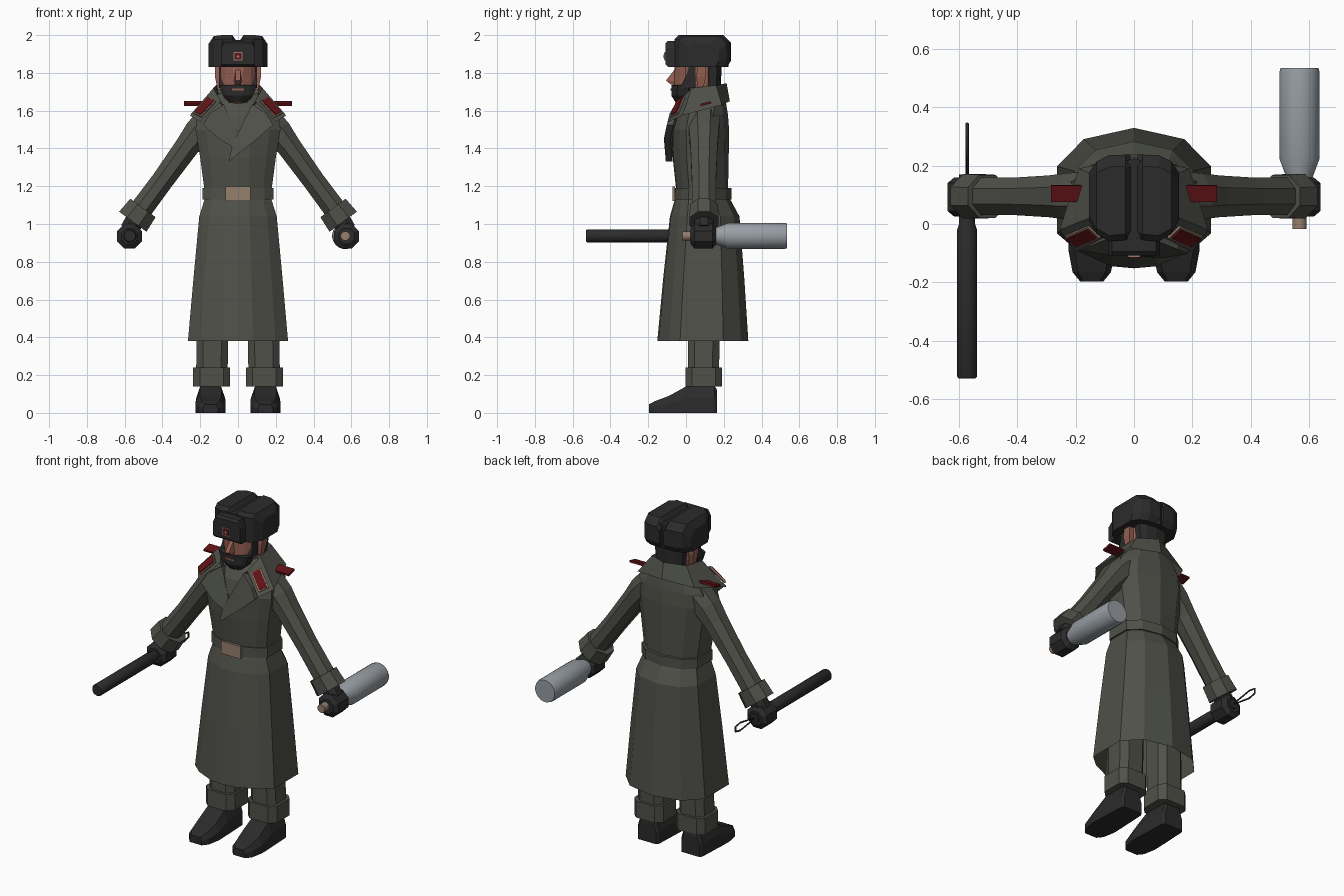
import bpy, bmesh, math
from mathutils import Vector as V

if "Cube" in bpy.data.objects:
    bpy.data.objects.remove(bpy.data.objects["Cube"])


def mat(name, c):
    m = bpy.data.materials.new(name)
    m.diffuse_color = (*c, 1)
    m.use_nodes = True
    m.node_tree.nodes["Principled BSDF"].inputs["Base Color"].default_value = m.diffuse_color
    return m


COAT = mat("coat_olive_grey", (0.078, 0.081, 0.066))
DARK = mat("charcoal", (0.024, 0.024, 0.025))
RED = mat("dark_red", (0.12, 0.006, 0.008))
TAN = mat("tan", (0.30, 0.215, 0.15))
SKIN = mat("skin", (0.30, 0.115, 0.085))
GREY = mat("bottle_grey", (0.31, 0.34, 0.37))


def finish(name, bm, m, mirror=False, smooth=False):
    bmesh.ops.recalc_face_normals(bm, faces=bm.faces)
    me = bpy.data.meshes.new(name)
    bm.to_mesh(me)
    bm.free()
    me.materials.append(m)
    ob = bpy.data.objects.new(name, me)
    bpy.context.collection.objects.link(ob)
    if mirror:
        ob.modifiers.new("mirror", 'MIRROR').use_clip = True
    if smooth:
        bpy.context.view_layer.objects.active = ob
        ob.select_set(True)
        bpy.ops.object.shade_smooth_by_angle(angle=math.radians(40))
        ob.select_set(False)
    return ob


def loft(name, rings, m, closed=True, caps=True, **kw):
    """Skin a list of equal-length point rings."""
    bm = bmesh.new()
    rows = [[bm.verts.new(p) for p in r] for r in rings]
    n = len(rows[0])
    for a, b in zip(rows, rows[1:]):
        for i in range(n if closed else n - 1):
            j = (i + 1) % n
            bm.faces.new((a[i], a[j], b[j], b[i]))
    if caps and closed:
        bm.faces.new(rows[0])
        bm.faces.new(rows[-1])
    return finish(name, bm, m, **kw)


HALF = [(0, 1), (.65, .84), (1, .45), (1, -.5), (.75, -.74), (.3, -.97), (0, -1)]
BODY = HALF + [(-x, y) for x, y in HALF[-2:0:-1]]


def body(z, hx, yf, yb, shape=BODY):
    c, h = (yf + yb) / 2, (yb - yf) / 2
    return [(x * hx, c + y * h, z) for x, y in shape]


def box(x0, x1, y0, y1, z):
    return [(x0, y0, z), (x1, y0, z), (x1, y1, z), (x0, y1, z)]


def tube(name, x, z, stations, m, n=16, **kw):
    """Round part along y from (y, radius) stations."""
    loft(name, [[(x + r * math.cos((i + .5) * math.tau / n), y,
                  z + r * math.sin((i + .5) * math.tau / n)) for i in range(n)]
                for y, r in stations], m, **kw)


def plate(name, c, u, v, lu, lv, t, m, mirror=False):
    c, u, v = V(c), V(u).normalized(), V(v)
    v = (v - u * v.dot(u)).normalized()
    n = u.cross(v) * t / 2
    q = [u * a * lu / 2 + v * b * lv / 2 for a, b in ((-1, -1), (1, -1), (1, 1), (-1, 1))]
    loft(name, [[c + p - n for p in q], [c + p + n for p in q]], m, mirror=mirror)


# Coat: open skirt, belt, torso
loft("coat_skirt", [body(.38, .265, -.152, .33), body(.72, .235, -.12, .308),
                    body(1.04, .205, -.085, .283), body(1.12, .18, -.062, .24),
                    body(1.15, .17, -.05, .22)], COAT, caps=False)
loft("belt", [body(1.13, .187, -.062, .24), body(1.19, .187, -.06, .24)], COAT)
plate("buckle", (0, -.064, 1.16), (1, 0, 0), (0, 0, 1), .13, .075, .014, TAN)
loft("coat_torso", [body(1.16, .175, -.05, .222), body(1.35, .2, -.07, .226),
                    body(1.50, .225, -.075, .228), body(1.58, .215, -.055, .222),
                    body(1.64, .17, -.02, .212), body(1.69, .1, .01, .2)], COAT)

# Folded collar: inner stand, top fold and outer wing
inner = [(.05, -.055, 1.56), (.10, .02, 1.62), (.09, .15, 1.62), (0, .17, 1.62)]
fold = [(.09, -.04, 1.65), (.13, .03, 1.72), (.115, .16, 1.735), (0, .215, 1.745)]
wing = [(.20, -.095, 1.54), (.255, -.02, 1.575), (.19, .19, 1.63), (0, .232, 1.65)]
loft("collar", [inner, fold, wing], COAT, closed=False, mirror=True)

# Crossed lapels
for s, top in ((1, -.012), (-1, 0)):
    pts = [(.075, -.045, 1.635), (.15, -.075, 1.585), (.185, -.09, 1.525),
           (.10, -.105, 1.45), (-.05, -.095, 1.33), (-.03, -.09, 1.42)]
    if s < 0:
        pts = pts[:4] + [(-.0, -.095, 1.39), (.0, -.085, 1.45)]
    front = [(s * x, y + top, z) for x, y, z in pts]
    loft("lapel", [front, [(x, y + .035, z) for x, y, z in front]], COAT)

# Collar tabs with gold edging, shoulder boards
u, v = V((.115, -.05, -.125)), V((.045, .07, .055))
n = u.cross(v).normalized()
c = V((.172, -.036, 1.612))
plate("tab_edging", c + n * .012, u, v, .12, .06, .009, TAN, True)
plate("tab", c + n * .017, u, v, .108, .046, .009, RED, True)
plate("shoulder_board", (.232, .105, 1.637), (1, 0, 0), (0, 1, .25), .106, .058, .012, RED, True)

# Sleeves, cuffs, wrists and gloved hands
AX, UP, Y = V((.591, 0, -.806)), V((.806, 0, .591)), V((0, 1, 0))
OCT = [(math.cos((k + .5) * math.pi / 4) * 1.08, math.sin((k + .5) * math.pi / 4) * 1.08)
       for k in range(8)]


def limb(x, z, a, b):
    return [V((x, .095, z)) + UP * p * a + Y * q * b for p, q in OCT]


loft("sleeve", [limb(.13, 1.56, .085, .085), limb(.205, 1.49, .078, .08),
                limb(.27, 1.41, .064, .072), limb(.40, 1.23, .058, .064),
                limb(.53, 1.055, .06, .064)], COAT, mirror=True)
loft("cuff", [limb(.503, 1.085, .083, .074), limb(.557, 1.012, .09, .077)], COAT, mirror=True)
loft("wrist", [limb(.54, 1.03, .05, .05), limb(.578, .965, .05, .05)], DARK, mirror=True)
for s in (1, -1):
    tube("glove", s * .575, .935, [(.025, .045), (.045, .071), (.14, .071), (.16, .045)], DARK, n=8)

# Bottle with tan neck in one hand, baton with strap in the other
tube("bottle", .568, .937, [(.10, .035), (.15, .042), (.225, .07), (.52, .07), (.535, .066)],
     GREY, n=20, smooth=True)
tube("bottle_neck", .568, .937, [(-.018, .025), (.11, .025)], TAN, n=12, smooth=True)
tube("baton", -.573, .937, [(-.53, .03), (-.523, .035), (-.02, .035), (.0, .028), (.17, .028)],
     DARK, smooth=True)
cu = bpy.data.curves.new("baton_strap", 'CURVE')
cu.dimensions, cu.bevel_depth, cu.bevel_resolution = '3D', .006, 0
sp = cu.splines.new('POLY')
loop = [(.15, .937), (.30, .962), (.345, .955), (.345, .925), (.30, .915)]
sp.points.add(len(loop) - 1)
for p, (y, z) in zip(sp.points, loop):
    p.co = (-.573, y, z, 1)
sp.use_cyclic_u = True
cu.materials.append(DARK)
bpy.context.collection.objects.link(bpy.data.objects.new("baton_strap", cu))

# Trousers, turn-ups, boots


def leg(z, x0, x1, y0, y1, k=.035):
    return [(x0 + k, y0, z), (x1 - k, y0, z), (x1, y0 + k, z), (x1, y1 - k, z),
            (x1 - k, y1, z), (x0 + k, y1, z), (x0, y1 - k, z), (x0, y0 + k, z)]


loft("trouser_leg", [leg(.2, .055, .222, .01, .175), leg(.6, .05, .215, .01, .18)],
     COAT, mirror=True)
loft("trouser_cuff", [leg(.14, .043, .237, -.003, .19), leg(.24, .043, .237, -.003, .19)],
     COAT, mirror=True)


def boot(y, hw, h):
    m, t = .145, hw * .72
    return [(m - hw, y, 0), (m + hw, y, 0), (m + hw, y, h * .55), (m + t, y, h),
            (m - t, y, h), (m - hw, y, h * .55)]


loft("boot", [boot(-.197, .04, .045), boot(-.165, .066, .062), boot(-.09, .08, .09),
              boot(.0, .077, .14), boot(.15, .07, .145), boot(.165, .06, .12)],
     DARK, mirror=True)

# Head, nose, ears, hair and beard
loft("head", [body(1.6, .065, .0, .14), body(1.68, .075, -.045, .16), body(1.74, .09, -.065, .175),
              body(1.86, .095, -.06, .18)], SKIN)
loft("nose", [[(-.012, -.05, 1.815), (.012, -.05, 1.815), (.012, -.062, 1.815), (-.012, -.062, 1.815)],
              [(-.024, -.05, 1.755), (.024, -.05, 1.755), (.012, -.106, 1.76), (-.012, -.106, 1.76)],
              [(-.02, -.05, 1.735), (.02, -.05, 1.735), (.01, -.08, 1.738), (-.01, -.08, 1.738)]], SKIN)
loft("ear", [box(.085, .108, .06, .09, 1.71), box(.085, .122, .055, .105, 1.78),
             box(.085, .122, .06, .105, 1.83)], SKIN, mirror=True)
loft("hair", [body(1.69, .08, .1, .182), body(1.85, .101, .1, .19)], DARK)
loft("beard", [body(1.643, .045, -.055, .03), body(1.68, .08, -.078, .045),
               body(1.735, .099, -.077, .05)], DARK)
loft("sideburn", [box(.08, .1, -.03, .05, 1.72), box(.08, .1, .0, .05, 1.78),
                  box(.08, .1, .02, .05, 1.85)], DARK, mirror=True)
plate("mouth", (0, -.079, 1.712), (1, 0, 0), (0, 0, 1), .07, .009, .006, SKIN)

# Fur hat: core, side flaps, front flap, badge


def flap(x, y0, y1, top, k=.02):
    return [(x, y0, 1.83), (x, y0, top - k), (x, y0 + k, top), (x, y1 - k * 2, top),
            (x, y1, top - k * 2), (x, y1, 1.865), (x, y1 - k, 1.83)]


loft("hat_core", [body(1.832, .11, -.06, .225), body(1.975, .1, -.05, .225)], DARK)
loft("hat_side", [flap(.012, -.045, .238, 1.975), flap(.03, -.055, .238, 2.0),
                  flap(.085, -.06, .236, 2.0), flap(.128, -.035, .215, 1.995),
                  flap(.155, .015, .175, 1.955)], DARK, mirror=True)
loft("hat_front", [[(-.09, y, 1.832 + d), (.09, y, 1.832 + d), (.09, y, 1.93),
                    (.075, y, 1.97 - d), (-.075, y, 1.97 - d), (-.09, y, 1.93)]
                   for y, d in ((-.03, 0), (-.095, 0), (-.108, .012))], DARK)
plate("badge_edging", (0, -.109, 1.888), (1, 0, 0), (0, 0, 1), .046, .046, .008, TAN)
plate("badge", (0, -.112, 1.888), (1, 0, 0), (0, 0, 1), .036, .036, .008, RED)
plate("badge_centre", (0, -.115, 1.888), (1, 0, 1), (-1, 0, 1), .013, .013, .006, TAN)
